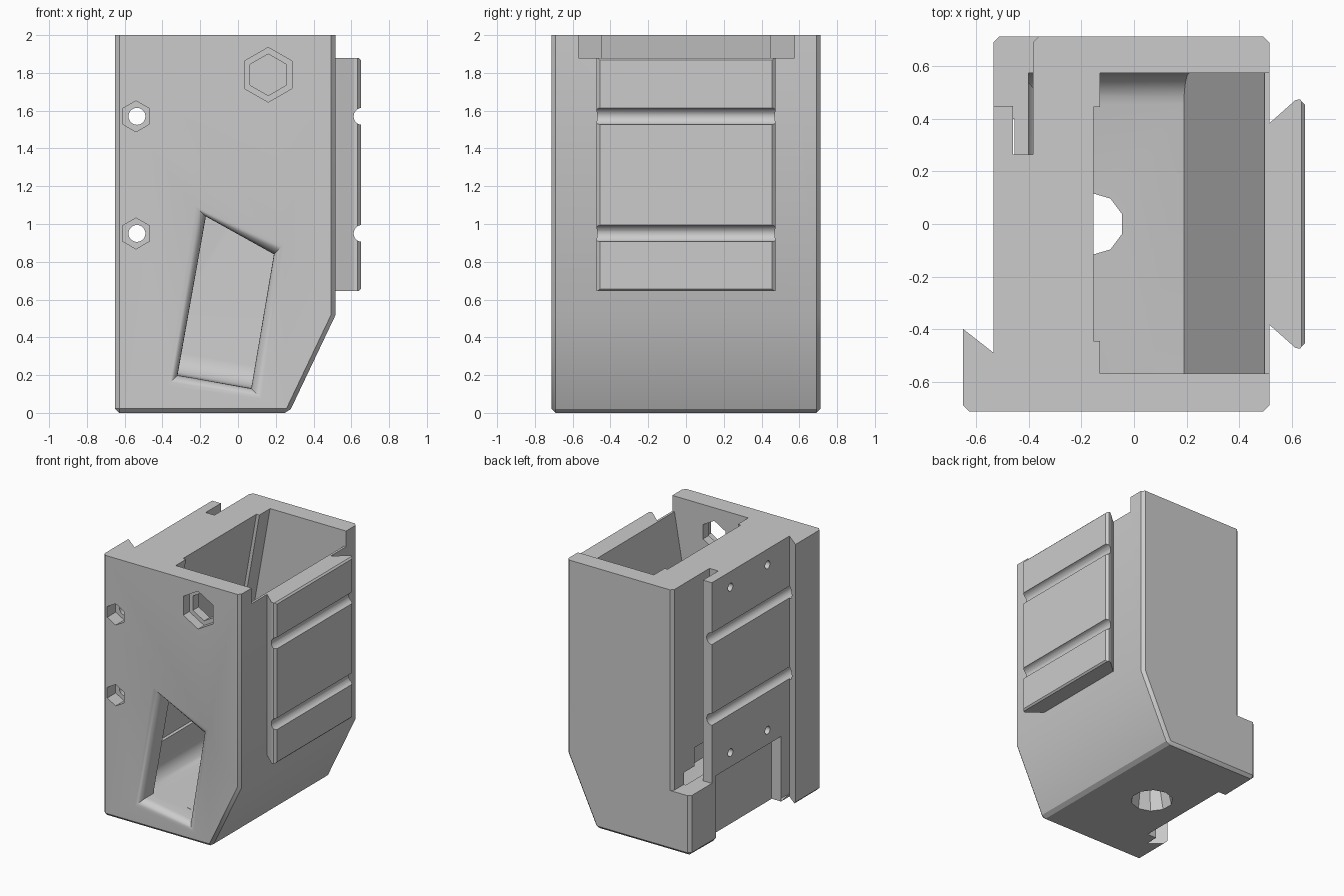
import bpy, bmesh
from math import cos, sin, pi

cube = bpy.data.objects.get("Cube")
if cube:
    bpy.data.objects.remove(cube)

grey = bpy.data.materials.new("light grey plastic")
grey.use_nodes = True
grey.diffuse_color = (0.6, 0.6, 0.6, 1)
grey.node_tree.nodes["Principled BSDF"].inputs["Base Color"].default_value = (0.6, 0.6, 0.6, 1)


def finish(name, bm):
    bmesh.ops.recalc_face_normals(bm, faces=bm.faces)
    mesh = bpy.data.meshes.new(name)
    bm.to_mesh(mesh)
    bm.free()
    mesh.materials.append(grey)
    ob = bpy.data.objects.new(name, mesh)
    bpy.context.collection.objects.link(ob)
    return ob


def loft(rings):
    """Closed solid through rings of equal point count."""
    bm = bmesh.new()
    rows = [[bm.verts.new(p) for p in ring] for ring in rings]
    n = len(rows[0])
    for a, b in zip(rows, rows[1:]):
        for i in range(n):
            j = (i + 1) % n
            bm.faces.new((a[i], a[j], b[j], b[i]))
    bm.faces.new(rows[0][::-1])
    bm.faces.new(rows[-1])
    bmesh.ops.recalc_face_normals(bm, faces=bm.faces)
    return bm


def place(pts, axis, h):
    order = {"x": lambda a, b: (h, a, b), "y": lambda a, b: (a, h, b), "z": lambda a, b: (a, b, h)}
    return [order[axis](a, b) for a, b in pts]


def prism(pts, axis, lo, hi):
    return loft([place(pts, axis, lo), place(pts, axis, hi)])


def ngon(a, b, r, n):
    return [(a + r * sin(2 * pi * i / n), b + r * cos(2 * pi * i / n)) for i in range(n)]


def rect(a0, a1, b0, b1):
    return [(a0, b0), (a1, b0), (a1, b1), (a0, b1)]


def cut(ob, bm):
    cutter = finish("cutter", bm)
    cutter.hide_render = True
    mod = ob.modifiers.new("cut", "BOOLEAN")
    mod.operation = "DIFFERENCE"
    mod.solver = "EXACT"
    mod.object = cutter
    bpy.context.view_layer.objects.active = ob
    bpy.ops.object.modifier_apply(modifier=mod.name)
    bpy.data.objects.remove(cutter)


def smooth(ob):
    bpy.ops.object.select_all(action="DESELECT")
    ob.select_set(True)
    bpy.context.view_layer.objects.active = ob
    bpy.ops.object.shade_smooth_by_angle(angle=0.5)


Y = 0.713
BOLT_Z = (0.95, 1.57)
TILT = 0.176

# Housing: plan outline with a hooked front jaw, sloped lower corner, chamfered edges
bm = prism([(-0.65, -Y), (0.515, -Y), (0.515, Y), (-0.535, Y), (-0.535, -0.49), (-0.65, -0.4)], "z", 0, 2)
geom = bm.verts[:] + bm.edges[:] + bm.faces[:]
res = bmesh.ops.bisect_plane(bm, geom=geom, plane_co=(0.27, 0, 0), plane_no=(0.515, 0, -0.245), clear_outer=True)
bmesh.ops.holes_fill(bm, edges=[e for e in res["geom_cut"] if isinstance(e, bmesh.types.BMEdge)])
bmesh.ops.recalc_face_normals(bm, faces=bm.faces)
rim = [e for e in bm.edges if min(v.co.z for v in e.verts) < 1.99 and e.calc_face_angle(0) > 0.6
       and not all(v.co.x < -0.5 and abs(v.co.y) < 0.6 for v in e.verts)]
bmesh.ops.bevel(bm, geom=rim, offset=0.022, segments=1, affect="EDGES")
housing = finish("housing", bm)

# Tilted hopper cavity, open at the top and through a notch in the right wall
left = lambda z: -0.13 - TILT * (2 - z)
profile = [(0.19, 0.11), (0.497, 1.88), (0.6, 1.88), (0.6, 2.1), (left(2.1), 2.1), (left(0.22), 0.22)]
bm = prism(profile, "y", -0.57, 0.575)
low = [e for e in bm.edges if all(v.co.z < 0.3 for v in e.verts)
       and (all(v.co.x < 0 for v in e.verts) or all(v.co.y > 0.5 for v in e.verts))]
bmesh.ops.bevel(bm, geom=low, offset=0.12, segments=6, profile=0.5, affect="EDGES")
cut(housing, bm)

# Shallow relief along the left cavity wall
relief = [(left(z) + d, z) for z, d in ((0.5, 0.05), (2.1, 0.05), (2.1, -0.025), (0.5, -0.025))]
cut(housing, prism(relief, "y", -0.445, 0.445))

# Front window with a flared rim
corners = [((-0.32, 0.2), (-1, -1)), ((0.07, 0.13), (1, -1)), ((0.19, 0.84), (1, 1)), ((-0.17, 1.04), (-1, 1))]
rings = [(-0.54, 0)]
for i in range(6):
    t = i / 5 * pi / 2
    rings.append((-0.65 - 0.063 * sin(t), 0.055 * (1 - cos(t))))
rings.append((-0.75, 0.055))
cut(housing, loft([place([(p[0] + d * s[0], p[1] + d * s[1]) for p, s in corners], "y", y) for y, d in rings]))

# Stepped hexagonal port through the front wall
cut(housing, prism(ngon(0.16, 1.79, 0.145, 6), "y", -0.8, -0.64))
cut(housing, prism(ngon(0.16, 1.79, 0.11, 6), "y", -0.7, -0.5))

# Tapered drain hole in the floor
cut(housing, loft([place(ngon(-0.17, 0, 0.16, 10), "z", -0.05), place(ngon(-0.155, 0, 0.1, 10), "z", 0.26)]))

# Rear clamp seat and its guide slot
seat = [(-0.7, 0.45), (-0.46, 0.45), (-0.46, 0.265), (-0.385, 0.265), (-0.385, Y - 0.022),
        (-0.363, Y), (-0.363, 0.8), (-0.7, 0.8)]
cut(housing, prism(seat, "z", 0.46, 2.1))

# Recess below the side panel
cut(housing, prism(rect(-0.8, -0.455, -0.39, 0.4), "z", -0.1, 0.5))

# Clamp bolt holes with hexagonal nut pockets
for z in BOLT_Z:
    cut(housing, prism(ngon(-0.535, z, 0.045, 20), "y", -0.8, 0.8))
    cut(housing, prism(ngon(-0.54, z, 0.082, 6), "y", -0.8, -0.61))

# Small pin holes in the side panel
for y in (-0.225, 0.225):
    for z in (0.61, 1.88):
        cut(housing, prism(ngon(y, z, 0.03, 14), "x", -0.6, -0.45))
smooth(housing)

# Dovetail rail on the right wall with two cross grooves
half = [(0.505, 0.375), (0.517, 0.385), (0.615, 0.472), (0.632, 0.474), (0.65, 0.455)]
bm = prism(half + [(x, -y) for x, y in reversed(half)], "z", 0.645, 1.88)
ends = [e for e in bm.edges if abs(e.verts[0].co.z - e.verts[1].co.z) < 0.01
        and all(v.co.x > 0.64 for v in e.verts)]
bmesh.ops.bevel(bm, geom=ends, offset=0.012, segments=1, affect="EDGES")
rail = finish("dovetail_rail", bm)
for z in BOLT_Z:
    cut(rail, prism(ngon(0.657, z, 0.045, 20), "y", -0.8, 0.8))
smooth(rail)
